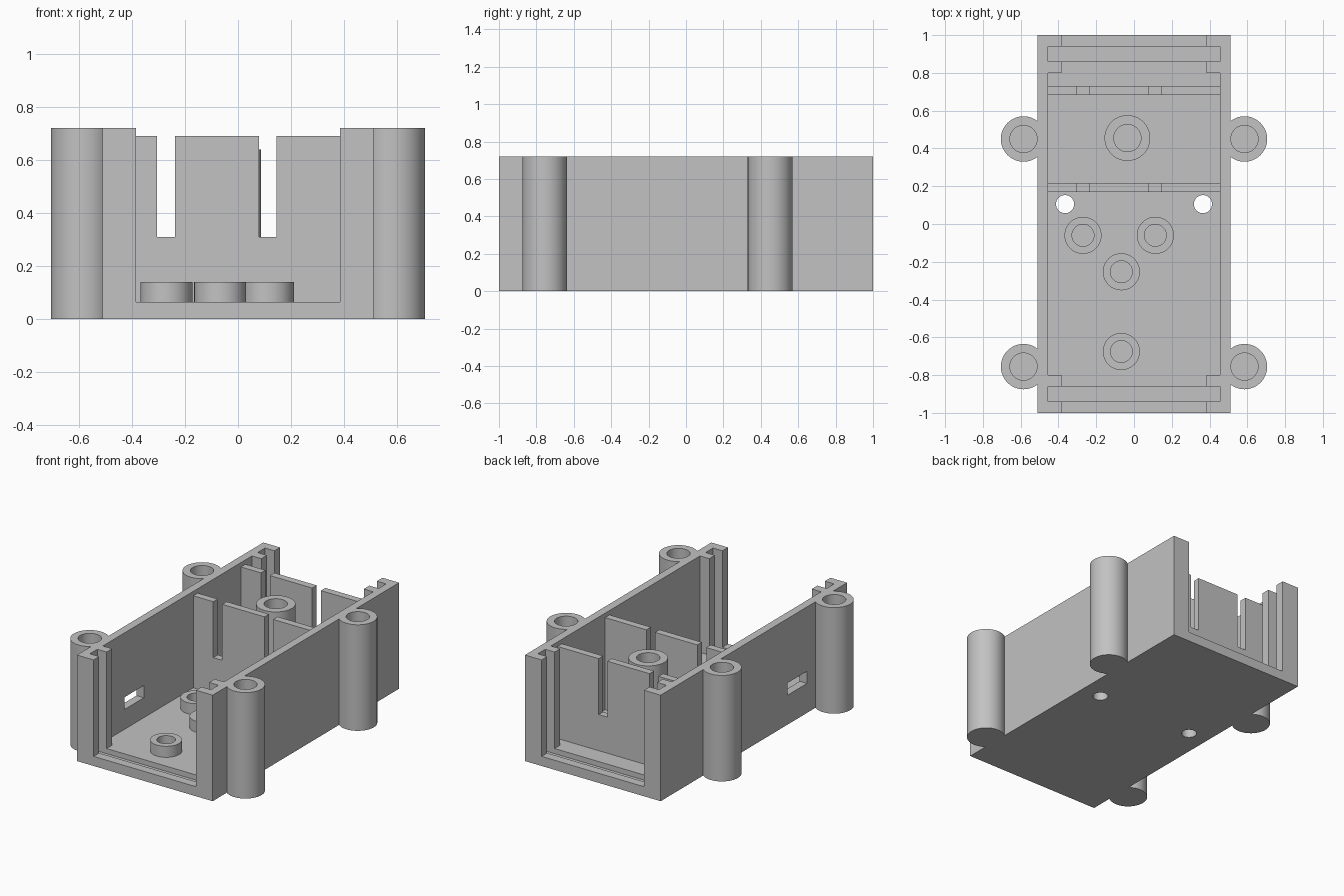
import bpy, bmesh, math
from mathutils import Vector

if "Cube" in bpy.data.objects:
    bpy.data.objects.remove(bpy.data.objects["Cube"], do_unlink=True)

grey = bpy.data.materials.new("light grey plastic")
grey.use_nodes = True
grey.diffuse_color = (0.54, 0.54, 0.54, 1)
grey.node_tree.nodes["Principled BSDF"].inputs["Base Color"].default_value = (0.54, 0.54, 0.54, 1)

HEIGHT, FLOOR, GROOVE = 0.72, 0.065, 0.03
HALF_W, INNER, RAIL = 0.51, 0.455, 0.385


def finish(name, bm):
    bmesh.ops.recalc_face_normals(bm, faces=bm.faces)
    mesh = bpy.data.meshes.new(name)
    bm.to_mesh(mesh)
    bm.free()
    mesh.materials.append(grey)
    obj = bpy.data.objects.new(name, mesh)
    bpy.context.collection.objects.link(obj)
    return obj


def box(name, x, y, z):
    bm = bmesh.new()
    bmesh.ops.create_cube(bm, size=1)
    for v in bm.verts:
        v.co = Vector([lo + (c + 0.5) * (hi - lo) for c, (lo, hi) in zip(v.co, (x, y, z))])
    return finish(name, bm)


def lathe(name, at, profile, steps=64):
    """Spin a closed (radius, z) profile that starts and ends on the axis."""
    bm = bmesh.new()
    verts = [bm.verts.new((r, 0, z)) for r, z in profile]
    edges = [bm.edges.new(pair) for pair in zip(verts, verts[1:])]
    bmesh.ops.spin(bm, geom=verts + edges, cent=(0, 0, 0), axis=(0, 0, 1),
                   angle=math.tau, steps=steps)
    bmesh.ops.remove_doubles(bm, verts=bm.verts, dist=0.0005)
    bmesh.ops.translate(bm, verts=bm.verts, vec=(*at, 0))
    return finish(name, bm)


def cup(name, at, outer, bore, z0, z1, bottom):
    return lathe(name, at, [(0, z0), (outer, z0), (outer, z1), (bore, z1),
                            (bore, bottom), (0, bottom)])


def select(obj):
    bpy.ops.object.select_all(action='DESELECT')
    obj.select_set(True)
    bpy.context.view_layer.objects.active = obj


def combine(target, tool, operation):
    select(target)
    mod = target.modifiers.new("cut", 'BOOLEAN')
    mod.operation, mod.solver, mod.object = operation, 'EXACT', tool
    bpy.ops.object.modifier_apply(modifier=mod.name)
    bpy.data.objects.remove(tool, do_unlink=True)


# Open-ended tray with railed ends
tray = box("tray", (-HALF_W, HALF_W), (-1, 1), (0, HEIGHT))
cutters = [
    box("cavity", (-INNER, INNER), (-0.8, 0.8), (FLOOR, 1)),
    box("end_opening", (-RAIL, RAIL), (-1.1, 1.1), (FLOOR, 1)),
    box("front_groove", (-INNER, INNER), (-0.94, -0.86), (GROOVE, 1)),
    box("back_groove", (-INNER, INNER), (0.86, 0.94), (GROOVE, 1)),
    box("side_window", (-0.6, -0.42), (-0.57, -0.36), (0.2, 0.283)),
]
for side in (-1, 1):
    cutters.append(lathe("floor_hole", (side * 0.365, 0.105),
                         [(0, -0.1), (0.048, -0.1), (0.048, 0.2), (0, 0.2)], 32))
for cutter in cutters:
    combine(tray, cutter, 'DIFFERENCE')

# Screw posts fused to the outer walls
for side in (-1, 1):
    for y in (0.45, -0.755):
        post = cup("screw_post", (side * 0.585, y), 0.12, 0.072, 0, HEIGHT, FLOOR)
        combine(tray, post, 'UNION')

# Slotted cross dividers
TOP, SLOT = 0.69, 0.31
outline = [(-0.46, 0.05), (0.46, 0.05), (0.46, TOP)]
for right, left in ((0.145, 0.08), (-0.238, -0.305)):
    outline += [(right, TOP), (right, SLOT), (left, SLOT), (left, TOP)]
outline.append((-0.46, TOP))
for name, y in (("middle_divider", 0.17), ("back_divider", 0.682)):
    bm = bmesh.new()
    face = bm.faces.new([bm.verts.new((x, y, z)) for x, z in outline])
    moved = bmesh.ops.extrude_face_region(bm, geom=[face])["geom"]
    bmesh.ops.translate(bm, vec=(0, 0.048, 0),
                        verts=[g for g in moved if isinstance(g, bmesh.types.BMVert)])
    if face.is_valid and len(face.link_faces if hasattr(face, "link_faces") else []) > 1:
        bm.faces.remove(face)
    finish(name, bm)

# Standoffs on the floor
round_parts = [tray, cup("tall_standoff", (-0.035, 0.455), 0.121, 0.072, 0.04, 0.64, 0.066)]
for at in ((-0.27, -0.06), (0.113, -0.06), (-0.067, -0.253), (-0.067, -0.675)):
    round_parts.append(cup("short_standoff", at, 0.098, 0.058, 0.04, 0.14, 0.066))

for obj in round_parts:
    select(obj)
    bpy.ops.object.shade_smooth_by_angle(angle=math.radians(30))
